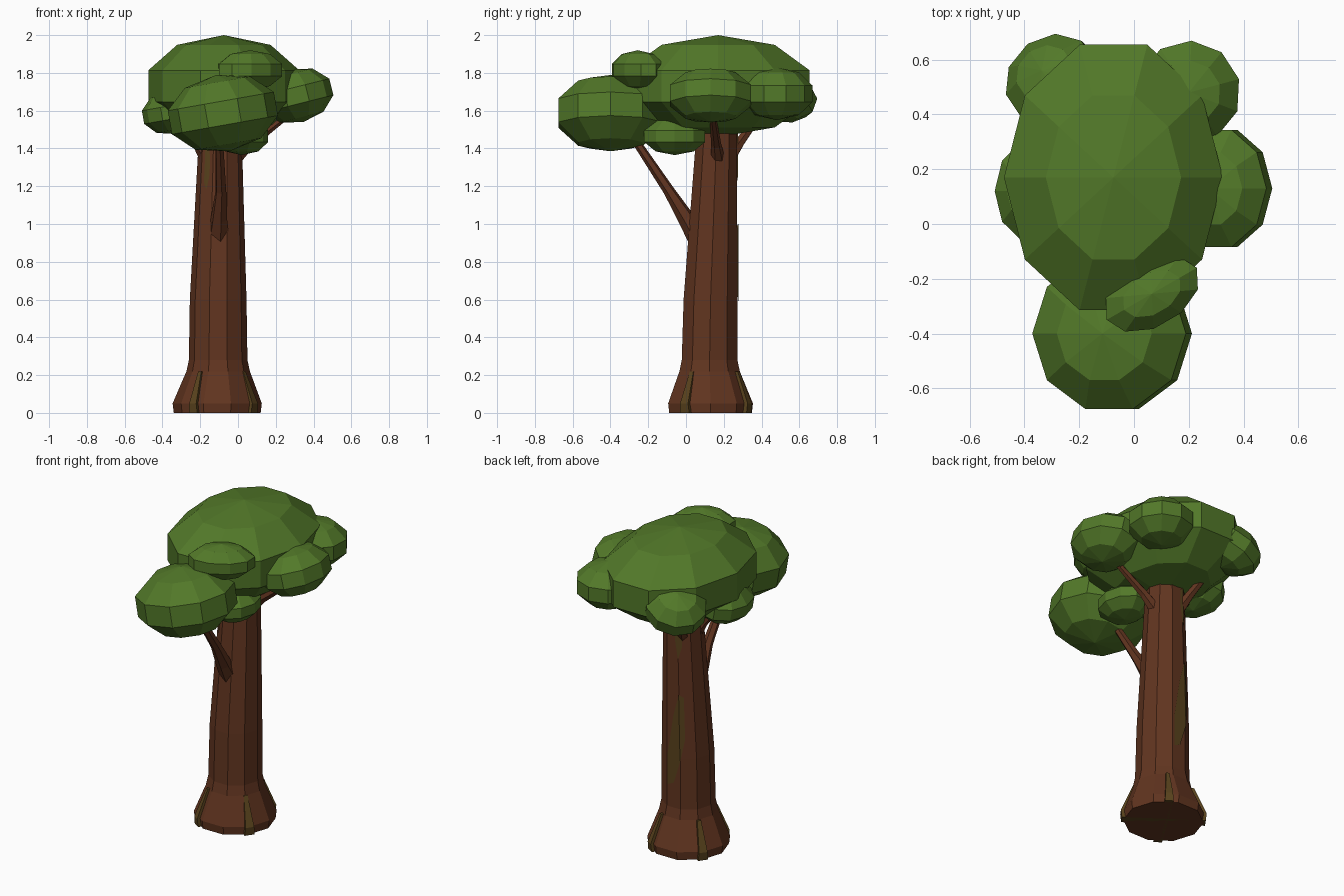
import bpy, bmesh
from math import sin, cos, pi, radians
from mathutils import Vector, Matrix, Euler

if "Cube" in bpy.data.objects:
    bpy.data.objects.remove(bpy.data.objects["Cube"])

def material(name, rgb):
    m = bpy.data.materials.new(name)
    m.diffuse_color = (*rgb, 1)
    m.use_nodes = True
    m.node_tree.nodes["Principled BSDF"].inputs["Base Color"].default_value = m.diffuse_color
    return m

LEAF = material("leaf_green", (0.085, 0.19, 0.022))
BARK = material("bark_brown", (0.12, 0.035, 0.014))
MOSS = material("moss_olive", (0.10, 0.055, 0.012))
SIDES = 10

def finish(name, bm, mat):
    bmesh.ops.recalc_face_normals(bm, faces=bm.faces)
    me = bpy.data.meshes.new(name)
    bm.to_mesh(me)
    bm.free()
    me.materials.append(mat)
    ob = bpy.data.objects.new(name, me)
    bpy.context.collection.objects.link(ob)
    return ob

def loft(bm, rings, cap=True):
    vs = [[bm.verts.new(p) for p in r] for r in rings]
    n = len(vs[0])
    for a, b in zip(vs, vs[1:]):
        for i in range(n):
            j = (i + 1) % n
            bm.faces.new((a[i], a[j], b[j], b[i]))
    if cap:
        bm.faces.new(vs[0])
        bm.faces.new(vs[-1])
    return vs

def blob(name, centre, half, rot=(0, 0, 0)):
    """Low-poly foliage ball: ten sides, five bands."""
    bm = bmesh.new()
    rings = []
    for k in range(1, 5):
        t = pi * k / 5
        s = sin(t) / sin(2 * pi / 5)
        rings.append([(half[0] * s * cos(2 * pi * i / SIDES),
                       half[1] * s * sin(2 * pi * i / SIDES),
                       half[2] * cos(t)) for i in range(SIDES)])
    vs = loft(bm, rings, cap=False)
    for ring, z in ((vs[0], half[2]), (vs[-1], -half[2])):
        pole = bm.verts.new((0, 0, z))
        for i in range(SIDES):
            bm.faces.new((ring[i], ring[(i + 1) % SIDES], pole))
    m = Matrix.Translation(centre) @ Euler([radians(a) for a in rot]).to_matrix().to_4x4()
    bm.transform(m)
    return finish(name, bm, LEAF)

# Foliage
blob("crown_top", (-0.075, 0.17, 1.73), (0.40, 0.51, 0.27))
blob("foliage_front", (-0.08, -0.40, 1.587), (0.285, 0.29, 0.205), (0, -10, 0))
blob("foliage_front_upper", (0.065, -0.255, 1.815), (0.19, 0.12, 0.105), (0, 0, 30))
blob("foliage_right", (0.31, 0.13, 1.68), (0.19, 0.225, 0.145), (0, -14, 0))
blob("foliage_back_right", (0.20, 0.48, 1.69), (0.19, 0.19, 0.14), (0, 0, 15))
blob("foliage_left", (-0.36, 0.12, 1.59), (0.145, 0.19, 0.115), (0, -10, 0))
blob("foliage_back_left", (-0.29, 0.52, 1.68), (0.18, 0.17, 0.13), (-25, -15, 20))
blob("foliage_front_lower", (0.02, -0.06, 1.465), (0.14, 0.17, 0.10))

# Trunk: height, radius, centre x, centre y
PROFILE = [(0, .23, -.11, .13), (.05, .236, -.11, .13), (.22, .168, -.105, .125),
           (.28, .155, -.105, .125), (.6, .15, -.105, .13), (1.5, .112, -.093, .163),
           (1.6, .09, -.093, .163)]

def trunk_point(angle, z, lift=0.0):
    for a, b in zip(PROFILE, PROFILE[1:]):
        if a[0] <= z <= b[0]:
            t = (z - a[0]) / (b[0] - a[0])
            r, cx, cy = (a[i] + t * (b[i] - a[i]) for i in (1, 2, 3))
            break
    step = 2 * pi / SIDES
    r *= cos(step / 2) / cos(angle % step - step / 2)
    r += lift
    return Vector((cx + r * cos(angle), cy + r * sin(angle), z))

bm = bmesh.new()
loft(bm, [[trunk_point(2 * pi * i / SIDES, p[0]) for i in range(SIDES)] for p in PROFILE])
finish("trunk", bm, BARK)

# Branches: tapered six-sided tubes
def branch(name, path):
    bm = bmesh.new()
    pts = [Vector(p[:3]) for p in path]
    rings = []
    for k, p in enumerate(pts):
        d = (pts[min(k + 1, len(pts) - 1)] - pts[max(k - 1, 0)]).normalized()
        u = d.cross(Vector((0.3, 0.2, -1))).normalized()
        v = d.cross(u)
        r = path[k][3]
        rings.append([p + r * (cos(i * pi / 3) * u + sin(i * pi / 3) * v) for i in range(6)])
    loft(bm, rings)
    finish(name, bm, BARK)

branch("branch_front", [(-.10, .06, .94, .06), (-.10, .0, 1.03, .045),
                        (-.09, -.09, 1.175, .03), (-.10, -.30, 1.49, .02)])
branch("branch_right", [(-.03, .17, 1.33, .04), (.06, .16, 1.42, .027), (.27, .14, 1.58, .016)])
branch("branch_back_left", [(-.13, .22, 1.34, .04), (-.17, .29, 1.44, .027), (-.25, .42, 1.62, .018)])
branch("branch_left", [(-.15, .14, 1.32, .04), (-.22, .13, 1.43, .025), (-.32, .12, 1.54, .016)])

# Root planks crossing through the base
def root(name, deg, thick):
    bm = bmesh.new()
    prof = [(-.24, 0), (.24, 0), (.245, .05), (.175, .22), (-.175, .22), (-.245, .05)]
    loft(bm, [[(x, s * thick * (1 - 2.8 * z), z) for x, z in prof] for s in (-1, 1)])
    bm.transform(Matrix.Translation((-.11, .13, 0)) @ Matrix.Rotation(radians(deg), 4, 'Z'))
    finish(name, bm, MOSS)

root("root_plank_a", -35, .03)
root("root_plank_b", -122, .025)

# Moss patches lying on the bark: (angle, low z, high z)
def moss(name, cols):
    bm = bmesh.new()
    vs = [[bm.verts.new(trunk_point(radians(a), z, .006)) for z in (lo, hi)] for a, lo, hi in cols]
    for a, b in zip(vs, vs[1:]):
        bm.faces.new((a[0], b[0], b[1], a[1]))
    finish(name, bm, MOSS)

moss("moss_back", [(76, .42, .62), (92, .44, .86), (108, .58, 1.0), (120, .72, .98)])
moss("moss_back_top", [(100, 1.34, 1.46), (108, 1.22, 1.48), (120, 1.30, 1.48)])
moss("moss_front_left", [(228, 1.22, 1.44), (236, 1.18, 1.42), (244, 1.26, 1.36)])
